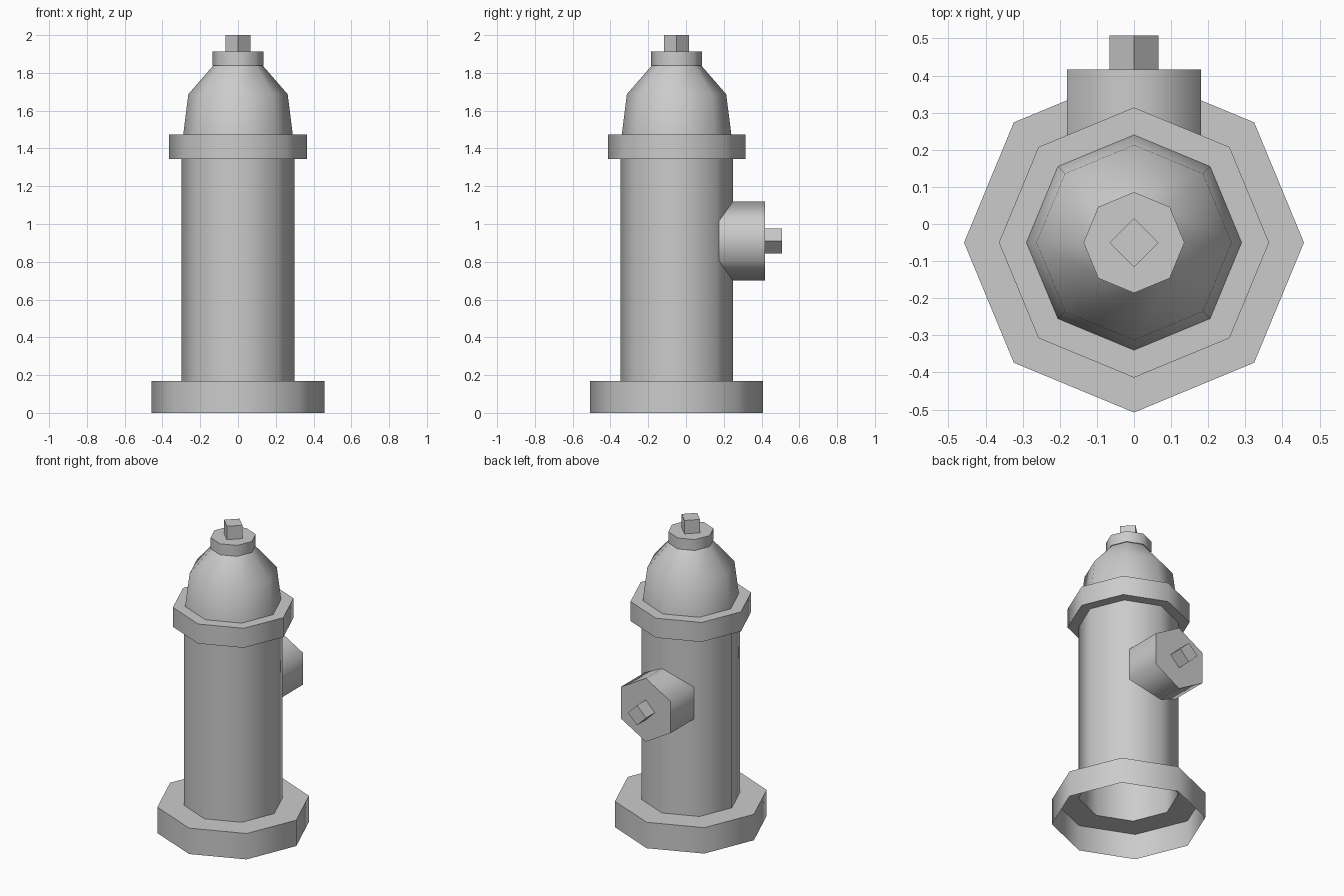
import bpy, bmesh, math
from mathutils import Matrix, Vector

cube = bpy.data.objects.get("Cube")
if cube:
    bpy.data.objects.remove(cube, do_unlink=True)

# Single painted-metal colour
GREY = (0.6, 0.6, 0.6, 1.0)
metal = bpy.data.materials.new("grey_metal")
metal.use_nodes = True
metal.diffuse_color = GREY
metal.node_tree.nodes["Principled BSDF"].inputs["Base Color"].default_value = GREY

AXIS_Y = -0.05       # the barrel sits forward of the origin
OUTLET_Z = 0.91


def lathe(name, profile, sides, place, closed_top=False, turn=0.0):
    """Sweep (radius, height) points around an axis, with a vertex at +x."""
    bm = bmesh.new()
    rings = []
    for r, h in profile:
        angles = [turn + math.tau * i / sides for i in range(sides)]
        rings.append([bm.verts.new((r * math.cos(a), r * math.sin(a), h)) for a in angles])
    for low, high in zip(rings, rings[1:]):
        for i in range(sides):
            j = (i + 1) % sides
            bm.faces.new((low[i], low[j], high[j], high[i]))
    if closed_top:
        bm.faces.new(rings[-1])
    bm.transform(place)
    mesh = bpy.data.meshes.new(name)
    bm.to_mesh(mesh)
    bm.free()
    mesh.materials.append(metal)
    obj = bpy.data.objects.new(name, mesh)
    bpy.context.collection.objects.link(obj)
    bpy.ops.object.select_all(action='DESELECT')
    obj.select_set(True)
    bpy.context.view_layer.objects.active = obj
    bpy.ops.object.shade_smooth_by_angle(angle=math.radians(65))
    return obj


upright = Matrix.Translation((0, AXIS_Y, 0))
# Local z becomes +y for the rear outlet
rearward = Matrix.Translation((0, 0, OUTLET_Z)) @ Matrix.Rotation(-math.pi / 2, 4, 'X')

BODY_R = 0.298
# Hollow foot flange and barrel
lathe("base_flange", [(0.458, 0), (0.458, 0.17), (BODY_R, 0.17)], 8, upright)
lathe("barrel", [(BODY_R, 0.17), (BODY_R, 1.345)], 8, upright)

# Collar, bonnet and cap
lathe("collar", [(BODY_R, 1.345), (0.364, 1.345), (0.364, 1.473), (0.29, 1.473)], 8, upright)
lathe("bonnet", [(0.29, 1.473), (0.263, 1.687), (0.13, 1.84)], 8, upright)
lathe("bonnet_cap", [(0.13, 1.84), (0.136, 1.84), (0.136, 1.912)], 8, upright, True)
lathe("top_nut", [(0.066, 1.912), (0.066, 2.0)], 4, upright, True)

# Rear outlet with its nut
lathe("outlet", [(0.208, 0.15), (0.208, 0.417)], 6, rearward, True, math.pi / 6)
lathe("outlet_nut", [(0.066, 0.417), (0.066, 0.508)], 4, rearward, True)
